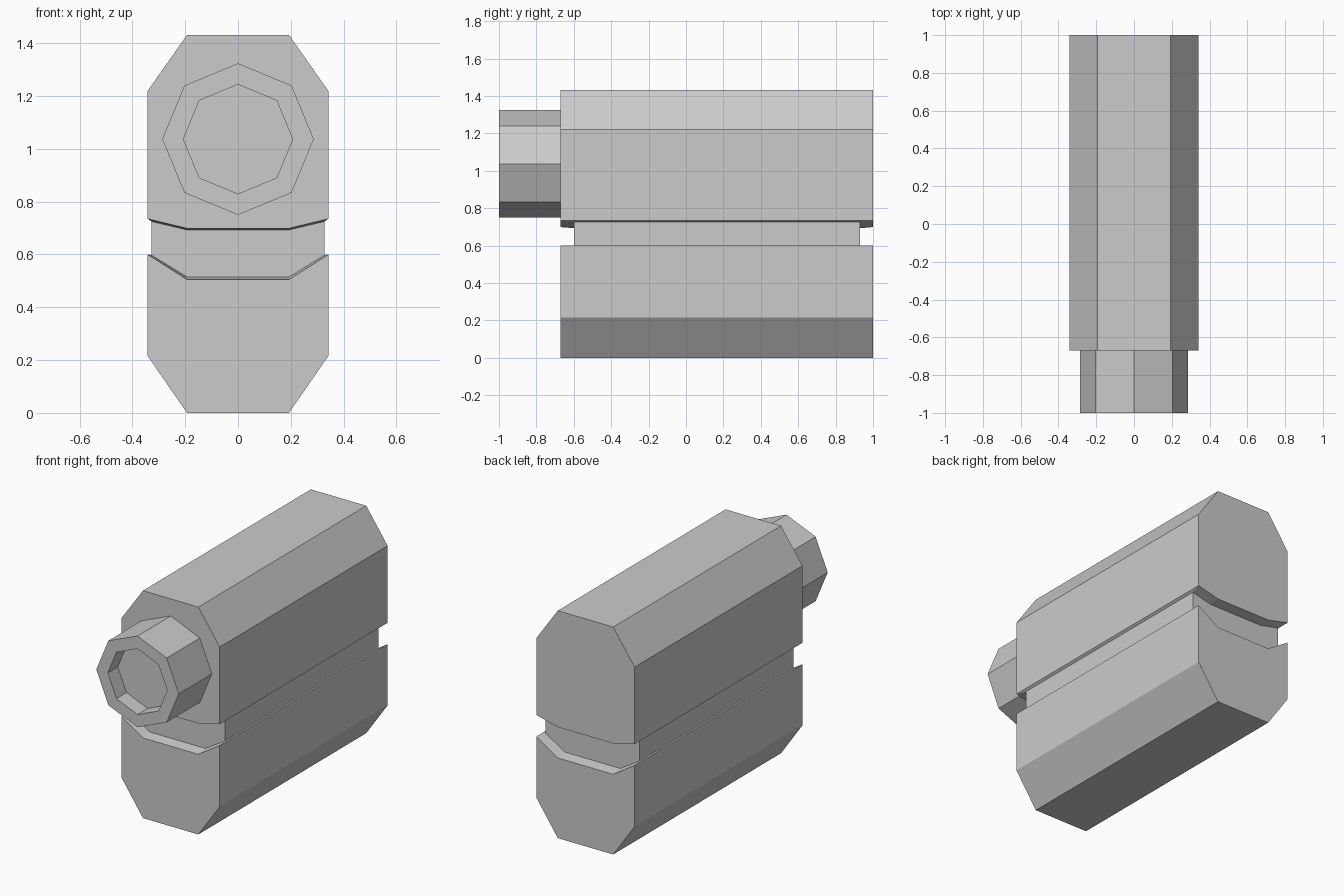
import bpy, bmesh
from math import sin, cos, pi, radians

if "Cube" in bpy.data.objects:
    bpy.data.objects.remove(bpy.data.objects["Cube"])


def loft(name, rings, cap):
    """Bridge consecutive rings of points, then cap both ends."""
    bm = bmesh.new()
    loops = [[bm.verts.new(p) for p in ring] for ring in rings]
    n = len(loops[0])
    for a, b in zip(loops, loops[1:]):
        for i in range(n):
            j = (i + 1) % n
            bm.faces.new((a[i], a[j], b[j], b[i]))
    for loop in (loops[0], loops[-1]):
        for ids in cap:
            bm.faces.new([loop[i] for i in ids])
    # merge coplanar faces so the flat sides stay clean
    bmesh.ops.dissolve_limit(bm, angle_limit=radians(0.5), verts=bm.verts, edges=bm.edges)
    bmesh.ops.recalc_face_normals(bm, faces=bm.faces)
    mesh = bpy.data.meshes.new(name)
    bm.to_mesh(mesh)
    bm.free()
    obj = bpy.data.objects.new(name, mesh)
    bpy.context.collection.objects.link(obj)
    return obj


# Body: chamfered block with a groove running all the way round
def body_ring(half_x, z_side, z_mid, front, back):
    cols = [(-half_x, z_side), (-0.193, z_mid), (0.193, z_mid), (half_x, z_side)]
    return ([(x, front, z) for x, z in cols] +
            [(x, back, z) for x, z in reversed(cols)])


levels = [
    (0.342, 0.215, 0.0, -0.67, 1.0),
    (0.342, 0.600, 0.505, -0.67, 1.0),
    (0.328, 0.598, 0.515, -0.60, 0.93),
    (0.328, 0.725, 0.693, -0.60, 0.93),
    (0.342, 0.735, 0.699, -0.67, 1.0),
    (0.342, 1.220, 1.432, -0.67, 1.0),
]
loft("body", [body_ring(*lv) for lv in levels],
     [(0, 1, 6, 7), (1, 2, 5, 6), (2, 3, 4, 5)])


# Nozzle: octagonal tube with a shallow recess in its front end
def octagon(radius, y):
    return [(radius * sin(i * pi / 4), y, 1.037 + radius * cos(i * pi / 4))
            for i in range(8)]


loft("nozzle", [octagon(0.287, -0.67), octagon(0.287, -1.0),
                octagon(0.207, -1.0), octagon(0.207, -0.90)], [range(8)])
